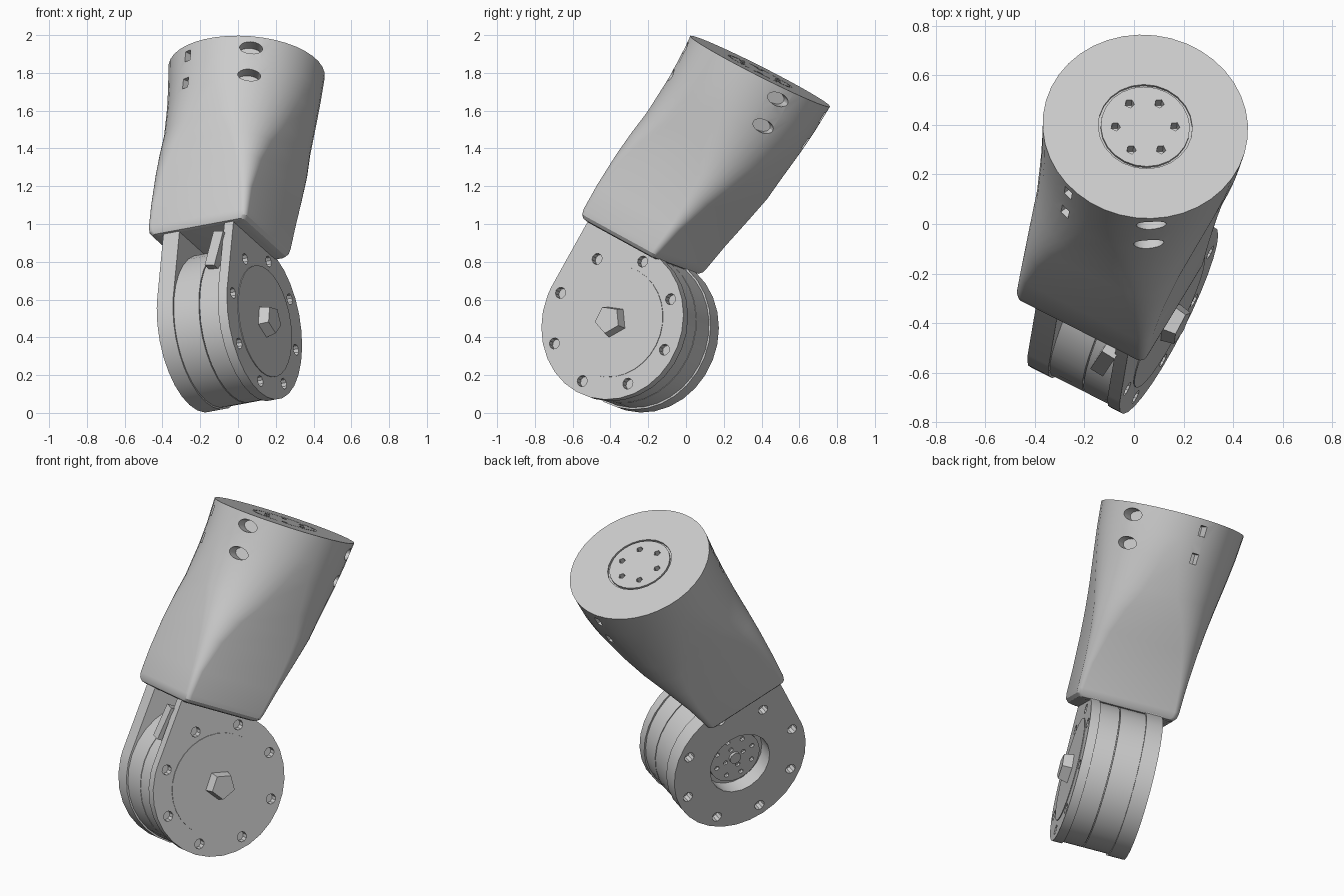
import bpy, bmesh
from math import sin, cos, pi, radians
from mathutils import Vector, Matrix

if "Cube" in bpy.data.objects:
    bpy.data.objects.remove(bpy.data.objects["Cube"])

grey = bpy.data.materials.new("light_grey")
grey.use_nodes = True
grey.diffuse_color = (0.6, 0.6, 0.6, 1)
grey.node_tree.nodes["Principled BSDF"].inputs["Base Color"].default_value = (0.6, 0.6, 0.6, 1)

# Tilted frame: x = joint axis, z = arm axis, origin = joint centre
arm = Vector((0.062, 0.45, 0.89)).normalized()
side = arm.cross(Vector((0.88, -0.445, 0.163))).normalized()
joint = side.cross(arm)
FRAME = Matrix((joint, side, arm)).transposed().to_4x4()
FRAME.translation = (-0.049, -0.294, 0.45)
LENGTH, R = 1.525, 0.415
ALONG_X = Matrix.Rotation(pi / 2, 4, 'Y')


def make(name, bm, angle=30):
    bmesh.ops.recalc_face_normals(bm, faces=bm.faces)
    mesh = bpy.data.meshes.new(name)
    bm.to_mesh(mesh)
    bm.free()
    mesh.materials.append(grey)
    mesh.shade_smooth()
    mesh.set_sharp_from_angle(angle=radians(angle))
    ob = bpy.data.objects.new(name, mesh)
    bpy.context.collection.objects.link(ob)
    ob.matrix_world = FRAME
    return ob


def add_cyl(bm, mat, r, depth, sides=32, r2=None):
    bmesh.ops.create_cone(bm, cap_ends=True, segments=sides, radius1=r,
                          radius2=r if r2 is None else r2, depth=depth, matrix=mat)


def disc(name, x0, x1, r, sides=32, r2=None):
    """Cylinder along the joint axis from x0 to x1."""
    bm = bmesh.new()
    add_cyl(bm, Matrix.Translation(((x0 + x1) / 2, 0, 0)) @ ALONG_X, r, abs(x1 - x0), sides, r2)
    return make(name, bm)


def cut(ob, bm):
    """Subtract the shapes in bm from ob and bake the result."""
    cutter = make("cutter", bm)
    cutter.hide_render = True
    mod = ob.modifiers.new("cut", 'BOOLEAN')
    mod.operation, mod.object, mod.solver = 'DIFFERENCE', cutter, 'EXACT'
    bpy.context.view_layer.update()
    baked = bpy.data.meshes.new_from_object(ob.evaluated_get(bpy.context.evaluated_depsgraph_get()))
    ob.modifiers.clear()
    ob.data = baked
    baked.set_sharp_from_angle(angle=radians(30))
    bpy.data.objects.remove(cutter)


def ring_cutters(bm, x, depth, radius, count, r, sides=10):
    for i in range(count):
        a = 2 * pi * i / count
        add_cyl(bm, Matrix.Translation((x, radius * cos(a), radius * sin(a))) @ ALONG_X, r, depth, sides)


def flange_bolts(bm):
    for i in range(6):
        a = (i + 0.5) * pi / 3
        add_cyl(bm, Matrix.Translation((0.12 * cos(a), 0.12 * sin(a), LENGTH)), 0.02, 0.1, 5)


# Sleeve: rounded rectangle at the fork blending to a circle at the top
def section(h, half_x, front, back, k, steps=10):
    half_y, mid = (back - front) / 2, (back + front) / 2
    r = k * min(half_x, half_y)
    pts = []
    for q, (sx, sy) in enumerate(((1, 1), (-1, 1), (-1, -1), (1, -1))):
        for i in range(steps):
            a = (q + (i + 0.5) / steps) * pi / 2
            pts.append((sx * (half_x - r) + r * cos(a), mid + sy * (half_y - r) + r * sin(a), h))
    return pts


rows = ((0.4, 0.25, -0.39, 0.06, 0.12), (0.407, 0.277, -0.412, 0.082, 0.12),
        (0.425, 0.293, -0.422, 0.094, 0.12), (0.455, 0.298, -0.426, 0.102, 0.12),
        (0.6, 0.3, -0.425, 0.145, 0.17), (0.79, 0.312, -0.423, 0.22, 0.35),
        (0.93, 0.328, -0.42, 0.28, 0.55), (1.06, 0.35, -0.418, 0.327, 0.78),
        (1.25, 0.383, -0.416, 0.38, 0.95), (1.38, 0.402, -R, 0.403, 1), (LENGTH, R, -R, R, 1))
bm = bmesh.new()
loops = [[bm.verts.new(p) for p in section(*row)] for row in rows]
for low, high in zip(loops, loops[1:]):
    for i in range(len(low)):
        j = (i + 1) % len(low)
        bm.faces.new((low[i], low[j], high[j], high[i]))
bm.faces.new(loops[0])
bm.faces.new(loops[-1])
sleeve = make("sleeve", bm)

# Screw ports and nut slots front and back, flange bolt holes on the end
bm = bmesh.new()
for port_angle, slot_angle in ((-58, -110), (50, 110)):
    for drop in (0.067, 0.23):
        port = (Matrix.Rotation(radians(port_angle), 4, 'Z') @ Matrix.Translation((R, 0, LENGTH - drop))
                @ Matrix.Diagonal((1, 1.75, 1, 1)) @ ALONG_X)
        add_cyl(bm, port, 0.035, 0.16, 20)
        slot = (Matrix.Rotation(radians(slot_angle), 4, 'Z') @ Matrix.Translation((R, 0, LENGTH - drop))
                @ Matrix.Diagonal((0.14, 0.04, 0.06, 1)))
        bmesh.ops.create_cube(bm, size=1, matrix=slot)
flange_bolts(bm)
cut(sleeve, bm)

# Round seam around the end flange
bm = bmesh.new()
add_cyl(bm, Matrix.Translation((0, 0, LENGTH)), 0.19, 0.024, 24)
cut(sleeve, bm)
bm = bmesh.new()
add_cyl(bm, Matrix.Translation((0, 0, LENGTH - 0.008)), 0.18, 0.016, 24)
flange = make("end_flange", bm)
bm = bmesh.new()
flange_bolts(bm)
cut(flange, bm)


# Fork plates: a disc with a straight front edge running up into the sleeve
def fork_plate(name, x0, x1):
    bm = bmesh.new()
    pr = 0.42
    outline = [(pr * cos(radians(a)), pr * sin(radians(a))) for a in range(78, -181, -12)]
    outline += [(-pr, 0), (-0.40, 0.45), (0.09, 0.45)]
    face = bm.faces.new([bm.verts.new((x0, v, h)) for v, h in outline])
    ext = bmesh.ops.extrude_face_region(bm, geom=[face])["geom"]
    bmesh.ops.translate(bm, vec=(x1 - x0, 0, 0), verts=[g for g in ext if isinstance(g, bmesh.types.BMVert)])
    return make(name, bm, 10)


right_plate = fork_plate("right_fork_plate", 0.16, 0.215)
bm = bmesh.new()
ring_cutters(bm, 0.215, 0.08, 0.355, 8, 0.03)
cut(right_plate, bm)

left_plate = fork_plate("left_fork_plate", -0.207, -0.11)
bm = bmesh.new()
ring_cutters(bm, -0.207, 0.1, 0.355, 8, 0.03)
add_cyl(bm, Matrix.Translation((-0.17, 0, 0)) @ ALONG_X, 0.19, 0.3, 20)
cut(left_plate, bm)

# Motor drum between the plates, in two bands with a seam
disc("motor_drum", -0.112, 0.04, 0.41)
disc("motor_seam", 0.035, 0.05, 0.398)
disc("motor_cap", 0.045, 0.162, 0.41)

# Output hub inside the left recess
hub = disc("output_hub", -0.14, -0.1, 0.16)
bm = bmesh.new()
ring_cutters(bm, -0.14, 0.04, 0.12, 8, 0.014, 8)
ring_cutters(bm, -0.14, 0.03, 0.06, 4, 0.014, 8)
cut(hub, bm)
disc("hub_centre", -0.155, -0.13, 0.035, 12)

# Right cover and five-sided axle cap
disc("right_cover", 0.21, 0.219, 0.3)
disc("axle_cap", 0.21, 0.275, 0.09, 5, 0.075)

# Small cable bracket in the fork opening
bm = bmesh.new()
tab = (Matrix.Translation((0.12, -0.385, 0.25)) @ Matrix.Rotation(0.2, 4, 'Y')
       @ Matrix.Diagonal((0.06, 0.08, 0.2, 1)))
bmesh.ops.create_cube(bm, size=1, matrix=tab)
make("cable_bracket", bm)
